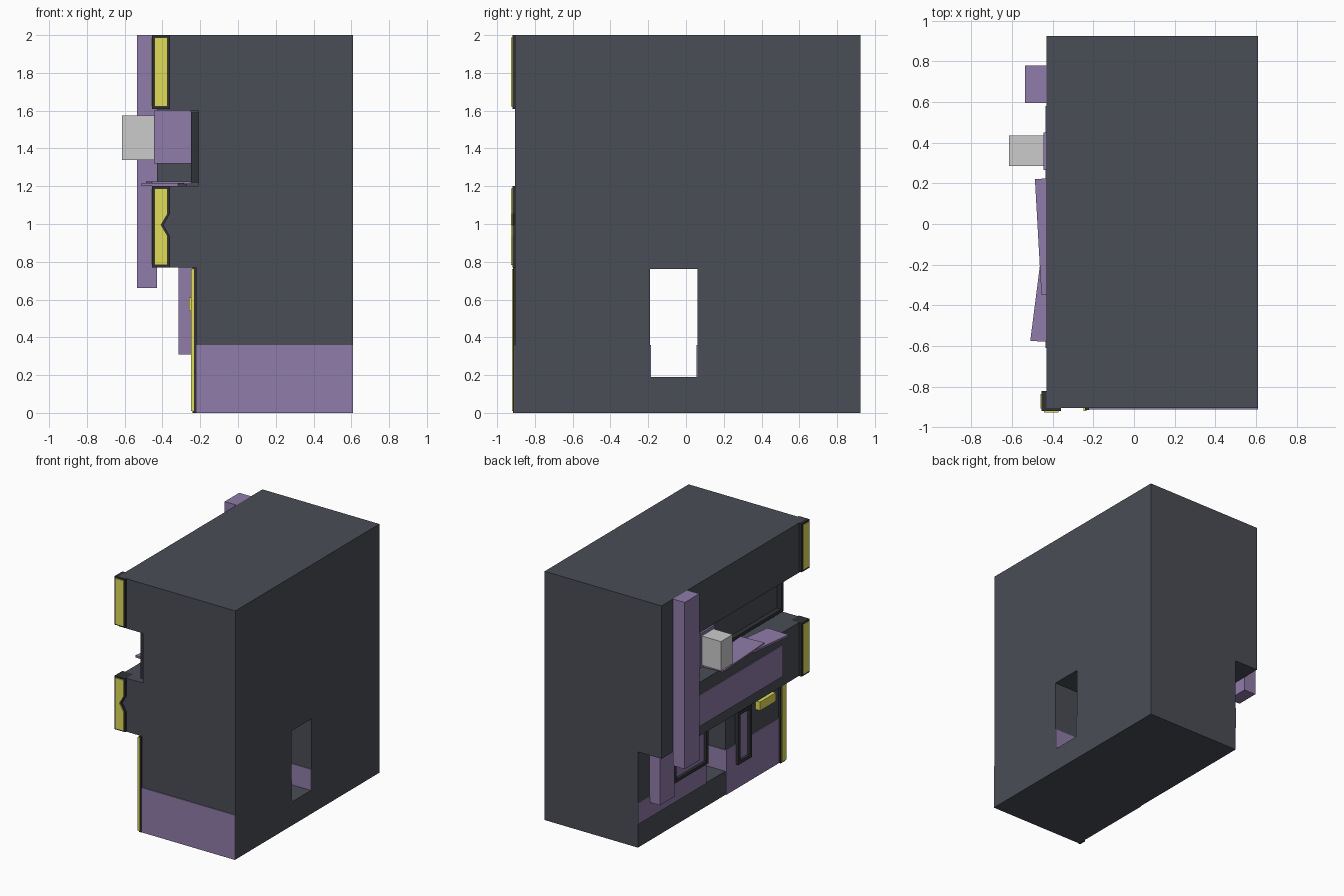
import bpy, bmesh

if "Cube" in bpy.data.objects:
    bpy.data.objects.remove(bpy.data.objects["Cube"])


def material(name, rgb):
    m = bpy.data.materials.new(name)
    m.diffuse_color = (*rgb, 1)
    m.use_nodes = True
    m.node_tree.nodes["Principled BSDF"].inputs["Base Color"].default_value = m.diffuse_color
    return m


DARK = material("dark_wall", (0.068, 0.074, 0.092))
TRIM = material("dark_trim", (0.03, 0.031, 0.036))
PURPLE = material("purple_panel", (0.28, 0.2, 0.4))
YELLOW = material("yellow_light", (0.75, 0.72, 0.1))


def prism(name, pts, axis, a, b, mat=None):
    """Extrude a 2D outline from a to b along y (xz outline) or z (xy outline)."""
    bm = bmesh.new()
    place = (lambda p: (p[0], a, p[1])) if axis == "y" else (lambda p: (p[0], p[1], a))
    face = bm.faces.new([bm.verts.new(place(p)) for p in pts])
    new = bmesh.ops.extrude_face_region(bm, geom=[face])["geom"]
    offset = (0, b - a, 0) if axis == "y" else (0, 0, b - a)
    bmesh.ops.translate(bm, vec=offset, verts=[v for v in new if isinstance(v, bmesh.types.BMVert)])
    bmesh.ops.recalc_face_normals(bm, faces=bm.faces)
    mesh = bpy.data.meshes.new(name)
    bm.to_mesh(mesh)
    bm.free()
    ob = bpy.data.objects.new(name, mesh)
    bpy.context.collection.objects.link(ob)
    if mat:
        mesh.materials.append(mat)
    return ob


def box(name, x, y, z, mat=None):
    pts = [(x[0], z[0]), (x[1], z[0]), (x[1], z[1]), (x[0], z[1])]
    return prism(name, pts, "y", y[0], y[1], mat)


def cut(ob, cutter):
    cutter.hide_render = True
    mod = ob.modifiers.new("opening", "BOOLEAN")
    mod.operation, mod.solver, mod.object = "DIFFERENCE", "EXACT", cutter
    bpy.context.view_layer.objects.active = ob
    bpy.ops.object.modifier_apply(modifier=mod.name)
    bpy.data.objects.remove(cutter)


def frame(name, x, y, z, t):
    ob = box(name, x, y, z, TRIM)
    cut(ob, box("frame_cutter", (x[0] - 1, x[1] + 1), (y[0] + t, y[1] - t), (z[0] + t, z[1] - t)))


FRONT, BACK, RIGHT = -0.905, 0.925, 0.61
UPPER, LOWER = -0.43, -0.22     # facade planes of the upper and lower floors

# Building shell with overhang, balcony recess and through passage
shell = prism("building_shell", [(LOWER, 0), (RIGHT, 0), (RIGHT, 2), (UPPER, 2), (UPPER, 0.77), (LOWER, 0.77)],
              "y", FRONT, BACK, DARK)
cut(shell, box("recess_cutter", (-1, -0.21), (-1.5, 0.45), (1.2, 1.6)))
cut(shell, box("passage_cutter", (-1, 1), (-0.19, 0.06), (0.19, 0.762)))

# Purple wainscot on the ground floor
box("wainscot_front", (LOWER - 0.005, RIGHT), (FRONT - 0.006, FRONT), (0, 0.36), PURPLE)
box("wainscot_left_front", (LOWER - 0.006, LOWER), (FRONT, -0.19), (0, 0.36), PURPLE)
box("wainscot_left_back", (LOWER - 0.006, LOWER), (0.06, BACK), (0.19, 0.36), PURPLE)
for i, y in enumerate((-0.19, 0.055)):
    box(f"passage_lining_{i}", (LOWER, RIGHT), (y, y + 0.005), (0.19, 0.36), PURPLE)

# Ground floor windows
for name, y, z in (("narrow_window", (-0.48, -0.31), (0.2, 0.62)), ("wide_window", (0.07, 0.5), (0.36, 0.7))):
    frame(name + "_frame", (-0.25, LOWER), y, z, 0.025)
    box(name + "_pane", (-0.228, LOWER), (y[0] + 0.02, y[1] - 0.02), (z[0] + 0.02, z[1] - 0.02), PURPLE)

# Pillar running down the facade and its set-back lower duct
box("pillar", (-0.535, UPPER), (0.595, 0.78), (0.66, 2), PURPLE)
box("lower_duct", (-0.315, LOWER), (0.595, 0.78), (0.31, 0.77), PURPLE)

# Facade panel under the balcony
box("facade_panel", (UPPER - 0.006, UPPER), (-0.61, 0.58), (0.85, 1.1), PURPLE)

# Balcony: window frame, end cabinet, outdoor unit and loose floor boards
frame("balcony_window_frame", (-0.25, -0.21), (-0.88, 0.3), (1.22, 1.59), 0.025)
box("end_cabinet", (-0.445, -0.25), (0.265, 0.45), (1.32, 1.6), PURPLE)
box("outdoor_unit", (-0.615, UPPER), (0.285, 0.435), (1.34, 1.575))
prism("floor_board_back", [(-0.487, 0.22), (-0.29, 0.235), (-0.25, -0.335), (-0.455, -0.35)],
      "z", 1.212, 1.225, PURPLE)
prism("floor_board_front", [(-0.462, -0.2), (-0.27, -0.22), (-0.317, -0.583), (-0.51, -0.575)],
      "z", 1.2, 1.217, PURPLE)

# Corner lights: dark casing with yellow faces; the lower one has a nick
def corner_light(name, z0, z1, nick):
    def outline(m):
        pts = [(-0.455 + m, z0 + m), (-0.36 - m, z0 + m)]
        if nick:
            c = (z0 + z1) / 2 + 0.01
            pts += [(-0.36 - m, c - 0.06), (-0.395 - m, c), (-0.36 - m, c + 0.06)]
        return pts + [(-0.36 - m, z1 - m), (-0.455 + m, z1 - m)]
    prism(name + "_casing", outline(0), "y", -0.918, -0.82, TRIM)
    prism(name + "_front", outline(0.012), "y", -0.926, -0.917, YELLOW)
    box(name + "_side", (-0.459, -0.454), (-0.908, -0.835), (z0 + 0.015, z1 - 0.015), YELLOW)


corner_light("upper_corner_light", 1.61, 2.0, False)
corner_light("middle_corner_light", 0.77, 1.2, True)

# Ground floor corner strip and small sign
box("corner_strip_casing", (-0.24, LOWER), (-0.915, -0.86), (0, 0.77), TRIM)
box("corner_strip_light", (-0.248, -0.234), (-0.92, -0.87), (0.01, 0.762), YELLOW)
box("small_sign", (-0.26, LOWER), (-0.77, -0.57), (0.54, 0.61), YELLOW)
